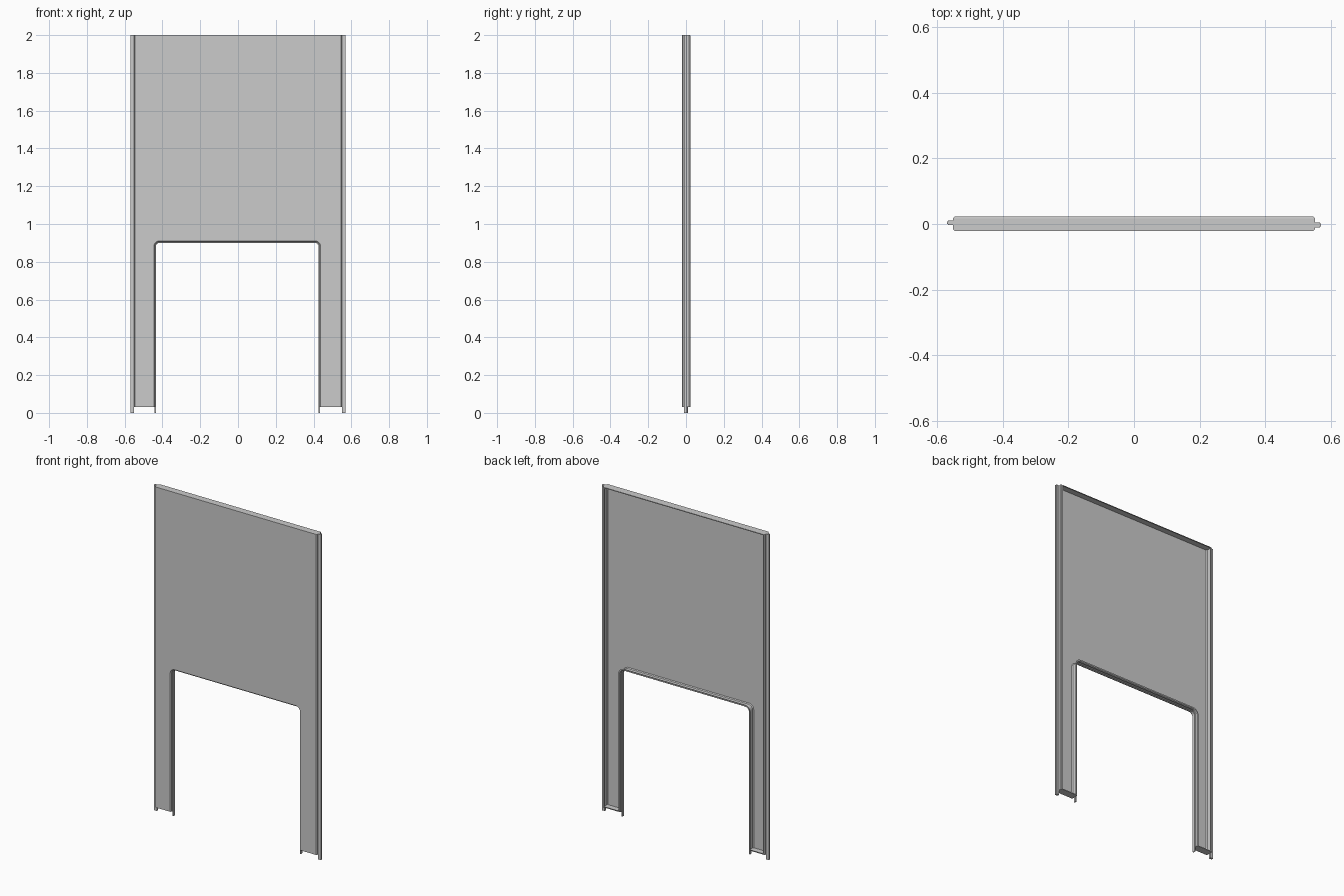
import bpy, bmesh
from math import sin, cos, pi

if "Cube" in bpy.data.objects:
    bpy.data.objects.remove(bpy.data.objects["Cube"])

OPEN_L, OPEN_R, OPEN_TOP, R = -0.44, 0.432, 0.905, 0.025


def arch(d, z0):
    """Path around the opening, from left foot to right foot, grown by d."""
    l, r, t, rad = OPEN_L - d, OPEN_R + d, OPEN_TOP + d, R + d
    pts = [(l, z0)]
    for i in range(7):
        a = pi - i * pi / 12
        pts.append((l + rad + rad * cos(a), t - rad + rad * sin(a)))
    for i in range(7):
        a = pi / 2 - i * pi / 12
        pts.append((r - rad + rad * cos(a), t - rad + rad * sin(a)))
    return pts + [(r, z0)]


def outline(d, dz):
    """Panel outline moved inwards by d, with ends moved by dz."""
    x = 0.551 - d
    return arch(d, 0.03 + dz) + [(x, 0.03 + dz), (x, 2 - dz), (-x, 2 - dz), (-x, 0.03 + dz)]


def finish(bm, name):
    bmesh.ops.recalc_face_normals(bm, faces=bm.faces)
    me = bpy.data.meshes.new(name)
    bm.to_mesh(me)
    bm.free()
    ob = bpy.data.objects.new(name, me)
    bpy.context.collection.objects.link(ob)
    return ob


def ring(bm, pts, y):
    return [bm.verts.new((x, y, z)) for x, z in pts]


def bridge(bm, a, b, closed=True):
    n = len(a)
    for i in range(n if closed else n - 1):
        j = (i + 1) % n
        bm.faces.new((a[i], a[j], b[j], b[i]))


# Folded sheet tray: flat front, walls all round, small lip at the open back
bm = bmesh.new()
steps = [(0.006, 0, -0.022), (0, 0, -0.016), (0, 0, 0.017),
         (0.004, 0.001, 0.0225), (0.012, 0.006, 0.0225)]
rings = [ring(bm, outline(d, dz), y) for d, dz, y in steps]
bm.faces.new(rings[0])
for a, b in zip(rings, rings[1:]):
    bridge(bm, a, b)
panel = finish(bm, "panel_tray")
mod = panel.modifiers.new("sheet", 'SOLIDIFY')
mod.thickness = 0.002
mod.offset = -1

# Thin edging that runs round the opening and down to the floor
bm = bmesh.new()
sections = [(0.001, -0.008), (-0.005, -0.008), (-0.005, 0.008), (0.001, 0.008)]
rings = [ring(bm, arch(d, 0), y) for d, y in sections]
for i in range(4):
    bridge(bm, rings[i], rings[(i + 1) % 4], closed=False)
for end in (0, -1):
    bm.faces.new([r[end] for r in rings])
finish(bm, "opening_edging")

# Joining tongues along both outer sides
for name, x0, x1, y0, y1 in (("left_tongue", -0.57, -0.55, -0.003, 0.0105),
                             ("right_tongue", 0.55, 0.57, -0.0105, 0.004)):
    bm = bmesh.new()
    bmesh.ops.create_cube(bm, size=1)
    for v in bm.verts:
        v.co = ((x0 + x1) / 2 + v.co.x * (x1 - x0),
                (y0 + y1) / 2 + v.co.y * (y1 - y0), 1 + v.co.z * 2)
    upright = [e for e in bm.edges if abs(e.verts[0].co.z - e.verts[1].co.z) > 1
               and abs(e.verts[0].co.x) > 0.56]
    bmesh.ops.bevel(bm, geom=upright, offset=0.003, segments=2, affect='EDGES')
    finish(bm, name)
